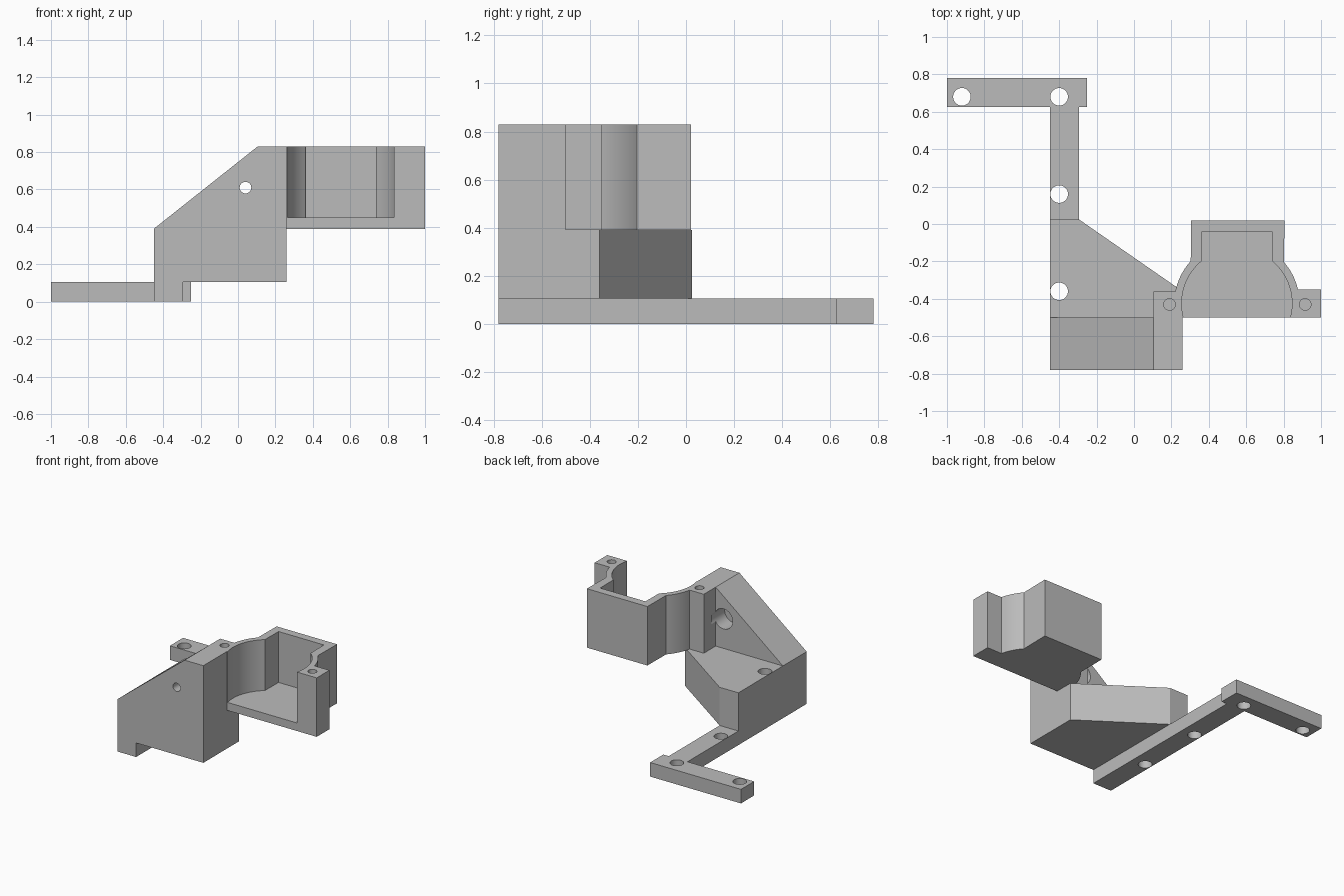
import bpy, bmesh, math
from mathutils import Vector

cube = bpy.data.objects.get("Cube")
if cube:
    bpy.data.objects.remove(cube, do_unlink=True)

grey = bpy.data.materials.new("plain grey")
grey.use_nodes = True
grey.diffuse_color = (0.5, 0.5, 0.5, 1)
grey.node_tree.nodes["Principled BSDF"].inputs["Base Color"].default_value = (0.5, 0.5, 0.5, 1)

CENTRE = (0.55, -0.425)  # axis of the round cradle


def prism(name, points, low, high, along_y=False):
    """Extrude a closed profile along z, or an x-z profile along y."""
    place = (lambda a, b, c: (a, c, b)) if along_y else (lambda a, b, c: (a, b, c))
    bm = bmesh.new()
    base = bm.faces.new([bm.verts.new(place(a, b, low)) for a, b in points])
    grown = bmesh.ops.extrude_face_region(bm, geom=[base])["geom"]
    shift = Vector(place(0, 0, high - low))
    bmesh.ops.translate(bm, vec=shift, verts=[v for v in grown if isinstance(v, bmesh.types.BMVert)])
    bmesh.ops.recalc_face_normals(bm, faces=bm.faces)
    mesh = bpy.data.meshes.new(name)
    bm.to_mesh(mesh)
    bm.free()
    mesh.materials.append(grey)
    obj = bpy.data.objects.new(name, mesh)
    bpy.context.collection.objects.link(obj)
    return obj


def arc(radius, start, end, steps=14):
    """Counter-clockwise arc about the cradle axis, from one direction to another."""
    cx, cy = CENTRE
    a, b = (math.atan2(y - cy, x - cx) for x, y in (start, end))
    if b < a:
        b += 2 * math.pi
    angles = [a + (b - a) * i / steps for i in range(steps + 1)]
    return [(cx + radius * math.cos(t), cy + radius * math.sin(t)) for t in angles]


def circle(x, y, radius, sides=32):
    turns = [2 * math.pi * i / sides for i in range(sides)]
    return [(x + radius * math.cos(t), y + radius * math.sin(t)) for t in turns]


def combine(target, tool, operation):
    bpy.context.view_layer.objects.active = target
    mod = target.modifiers.new("combine", 'BOOLEAN')
    mod.operation = operation
    mod.solver = 'EXACT'
    mod.object = tool
    bpy.ops.object.modifier_apply(modifier=mod.name)
    bpy.data.objects.remove(tool, do_unlink=True)


# Thin foot: long arm with a crossbar at the back
bracket = prism("mounting_bracket", [
    (-0.45, -0.78), (-0.295, -0.78), (-0.295, 0.625), (-0.25, 0.625),
    (-0.25, 0.78), (-1, 0.78), (-1, 0.625), (-0.45, 0.625)], 0, 0.105)

# Wedge-shaped block on the arm
block = prism("wedge_block", [
    (-0.45, -0.78), (0.26, -0.78), (0.26, -0.36), (-0.295, 0.025), (-0.45, 0.025)], 0.105, 0.39)

# Upright front wall with a sloping top
wall = prism("sloped_wall", [
    (-0.45, 0.105), (0.26, 0.105), (0.26, 0.83), (0.105, 0.83), (-0.45, 0.39)],
    -0.78, -0.5, along_y=True)

# Open-fronted cradle with two ears, hollowed down to its floor
cradle = prism("cradle", [(0.105, -0.5), (1, -0.5), (1, -0.35)]
               + arc(0.335, (0.88, -0.35), (0.805, -0.2))
               + [(0.805, 0.02), (0.305, 0.02)]
               + arc(0.335, (0.305, -0.2), (0.222, -0.36))
               + [(0.105, -0.36)], 0.39, 0.83)
cavity = prism("cavity_cutter", [(0.265, -0.6), (0.835, -0.6)]
               + arc(0.295, (0.835, -0.5), (0.737, -0.2))
               + [(0.737, -0.04), (0.363, -0.04)]
               + arc(0.295, (0.363, -0.2), (0.265, -0.5)), 0.45, 1)
combine(cradle, cavity, 'DIFFERENCE')

for part in (block, wall, cradle):
    combine(bracket, part, 'UNION')

# Mounting holes through the foot
for x, y in ((-0.92, 0.68), (-0.4, 0.68), (-0.4, 0.16), (-0.4, -0.36)):
    combine(bracket, prism("foot_hole", circle(x, y, 0.047), -0.1, 0.5), 'DIFFERENCE')

# Blind screw holes in the ears
for x in (0.19, 0.915):
    combine(bracket, prism("ear_hole", circle(x, -0.43, 0.031), 0.5, 0.9), 'DIFFERENCE')

# Counterbored hole through the wall
for radius, front in ((0.031, -0.9), (0.075, -0.62)):
    cutter = prism("wall_hole", circle(0.04, 0.61, radius), front, -0.45, along_y=True)
    combine(bracket, cutter, 'DIFFERENCE')

# Smooth arcs, sharp edges
bpy.ops.object.select_all(action='DESELECT')
bracket.select_set(True)
bpy.context.view_layer.objects.active = bracket
bpy.ops.object.shade_smooth_by_angle(angle=math.radians(25))
